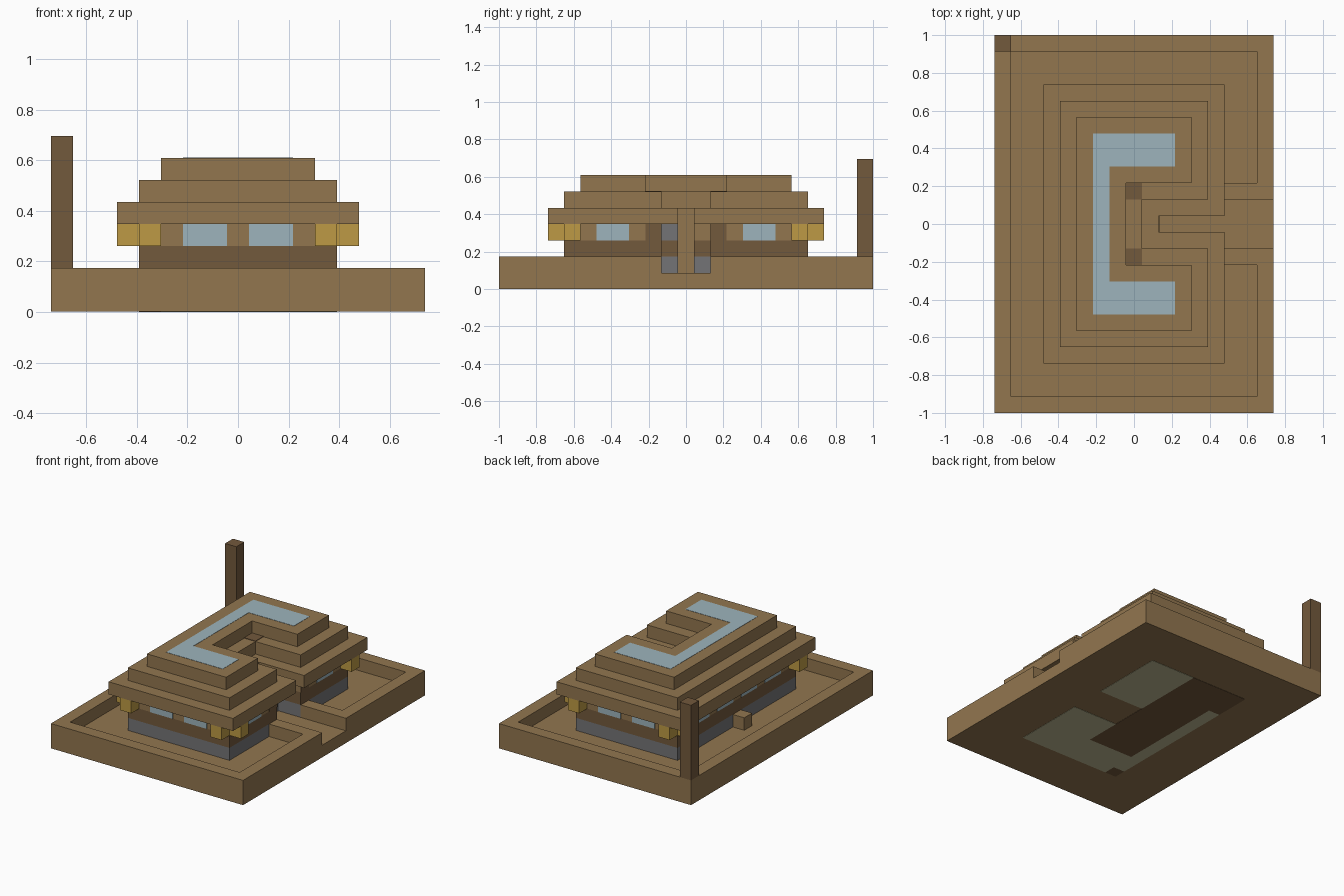
import bpy
import bmesh

if "Cube" in bpy.data.objects:
    bpy.data.objects.remove(bpy.data.objects["Cube"])

U = 2 / 23      # one block; all positions below are in blocks
T = 0.04        # thickness of painted plates


def material(name, r, g, b):
    m = bpy.data.materials.new(name)
    m.use_nodes = True
    m.diffuse_color = (r, g, b, 1)
    m.node_tree.nodes["Principled BSDF"].inputs["Base Color"].default_value = (r, g, b, 1)
    return m


TAN = material("tan wood", .287, .181, .078)
BROWN = material("brown wood", .171, .100, .045)
GLASS = material("pale blue glass", .337, .456, .503)
GOLD = material("gold", .509, .323, .058)
GREY = material("grey stone", .175, .175, .180)
CREAM = material("cream floor", .509, .485, .292)


def prism(name, outline, z0, z1, mat):
    """Extrude a flat outline from z0 to z1."""
    bm = bmesh.new()
    face = bm.faces.new([bm.verts.new((x * U, y * U, z0 * U)) for x, y in outline])
    top = bmesh.ops.extrude_face_region(bm, geom=[face])["geom"]
    bmesh.ops.translate(bm, vec=(0, 0, (z1 - z0) * U),
                        verts=[v for v in top if isinstance(v, bmesh.types.BMVert)])
    bmesh.ops.recalc_face_normals(bm, faces=bm.faces)
    mesh = bpy.data.meshes.new(name)
    bm.to_mesh(mesh)
    bm.free()
    mesh.materials.append(mat)
    obj = bpy.data.objects.new(name, mesh)
    bpy.context.collection.objects.link(obj)
    return obj


def box(name, x0, x1, y0, y1, z0, z1, mat):
    return prism(name, [(x0, y0), (x1, y0), (x1, y1), (x0, y1)], z0, z1, mat)


def mirror_y(half):
    """Complete an outline from its +y half."""
    return half + [(x, -y) for x, y in reversed(half)]


# Tray: floor slab, rim with a gateway, corner post
box("floor_slab", -8.5, 8.5, -11.5, 11.5, T / 2, 1, TAN)
outer = [(8.5, 1.5), (8.5, 11.5), (-8.5, 11.5)]
inner = [(-7.5, 10.5), (7.5, 10.5), (7.5, 2.5), (4.5, 2.5), (4.5, 1.5)]
rim = outer + [(x, -y) for x, y in reversed(outer)]
rim += [(x, -y) for x, y in reversed(inner)] + inner
prism("rim", rim, 0.5, 2, TAN)
box("corner_post", -8.5, -7.5, 10.5, 11.5, 2, 8, BROWN)
box("back_step", -5.5, -4.5, -.5, .5, 1, 2, TAN)

# Walls: three courses with a recessed entrance
walls = mirror_y([(1.5, .5), (2.5, .5), (2.5, 1.5), (4.5, 1.5), (4.5, 7.5), (-4.5, 7.5)])
for i, (name, mat) in enumerate([("stone_course", GREY), ("brown_course", BROWN),
                                 ("window_course", TAN)]):
    prism(name, walls, 1 + i, 2 + i, mat)
box("doorway_lining", 1.5, 1.5 + T, -.5, .5, 1, 4, TAN)
box("entrance_panel", 2.5, 2.5 + T, -1.5, -.5, 3, 4, GREY)

# Stepped roof tiers, each with a notch over the entrance
for i in range(3):
    hx, hy, gap, end = 5.5 - i, 8.5 - i, .5 + i, 1.5 - i
    tier = mirror_y([(end, gap), (hx, gap), (hx, hy), (-hx, hy)])
    prism("roof_tier_%d" % (i + 1), tier, 4 + i, 5 + i, TAN)

# Skylight and painted patches on the roof
skylight = mirror_y([(-1.5, 3.5), (2.5, 3.5), (2.5, 5.5), (-2.5, 5.5)])
prism("skylight", skylight, 6.9, 7 + T / 2, GLASS)

for s in (-1, 1):
    box("roof_patch", -.5, .5, *sorted((1.5 * s, 2.5 * s)), 6, 6 + T, BROWN)

    # Windows in the front and back walls
    for x in (-2.5, .5):
        box("end_window", x, x + 2, *sorted((7.4 * s, (7.5 + T) * s)), 3, 4, GLASS)

    # Windows and door frame in the long walls
    long_y = sorted((3.5 * s, 5.5 * s))
    box("entrance_side_window", 4.4, 4.5 + T, *long_y, 3, 4, GLASS)
    box("rear_window", -4.5 - T, -4.4, *long_y, 3, 4, GLASS)
    box("rear_inner_window", -4.5 - T, -4.4, *sorted((.5 * s, 2.5 * s)), 3, 4, GLASS)
    box("door_frame", 4.4, 4.5 + T, *sorted((1.5 * s, 2.5 * s)), 3, 4, BROWN)

    # Gold brackets beside each corner
    for t in (-1, 1):
        box("end_bracket", *sorted((3.5 * t, 4.5 * t)),
            *sorted((7.5 * s, 8.5 * s)), 3, 4, GOLD)
        box("side_bracket", *sorted((4.5 * t, 5.5 * t)),
            *sorted((6.5 * s, 7.5 * s)), 3, 4, GOLD)

# Painted floor plan on the underside
for x0, x1, y0, y1, mat in [
    (.5, 4.5, 1.5, 7.5, CREAM),
    (.5, 4.5, -4.5, -1.5, CREAM),
    (-3.5, 4.5, -7.5, -4.5, CREAM),
    (-4.5, -3.5, -6.5, 4.5, CREAM),
    (-3.5, .5, -4.5, 7.5, BROWN),
    (-4.5, -3.5, 4.5, 7.5, BROWN),
    (-4.5, -3.5, -7.5, -6.5, BROWN),
]:
    box("underside_patch", x0, x1, y0, y1, 0, T, mat)
